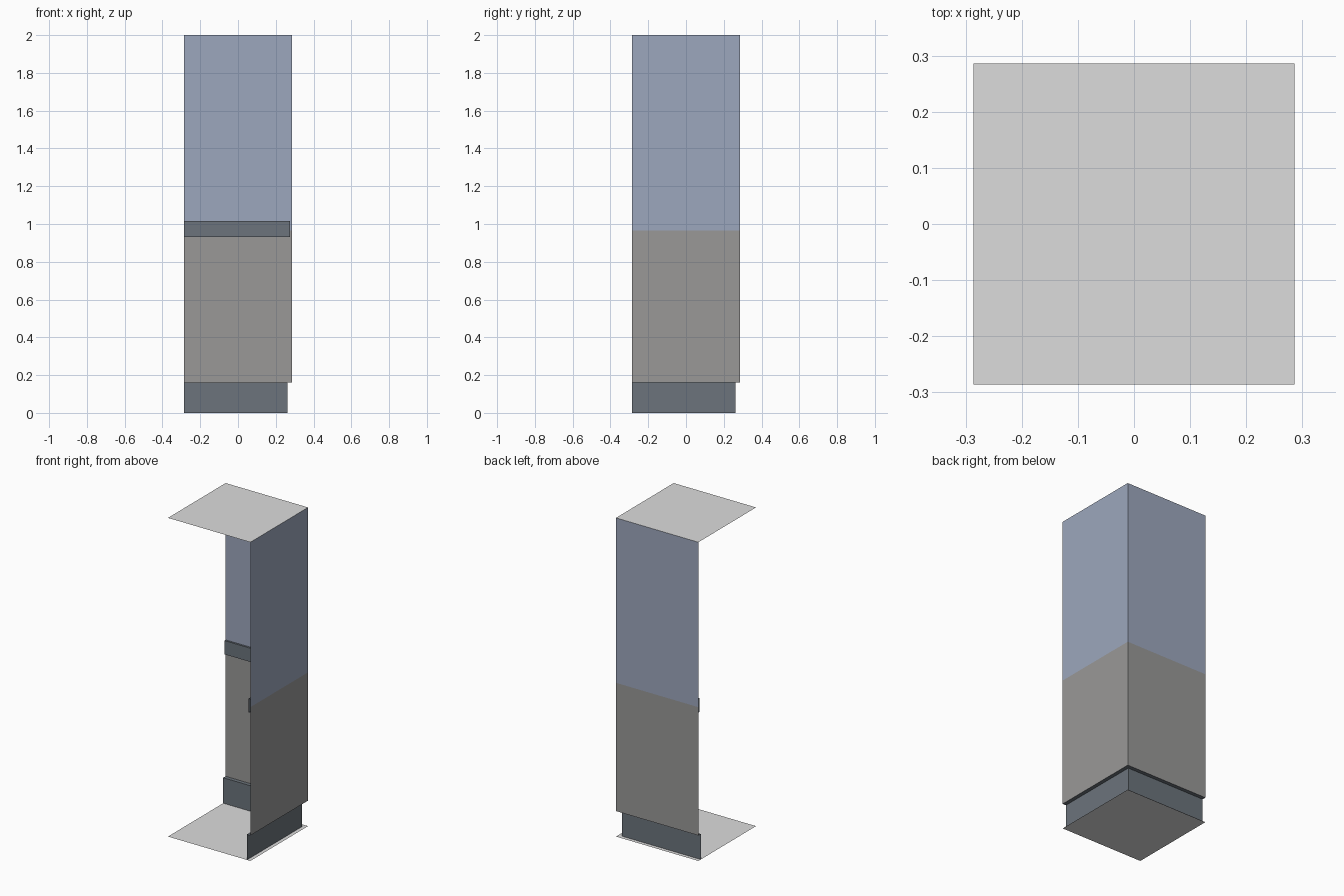
import bpy
import bmesh

if "Cube" in bpy.data.objects:
    bpy.data.objects.remove(bpy.data.objects["Cube"])

H = 0.286  # half width of the corner module


def material(name, rgb):
    m = bpy.data.materials.new(name)
    m.diffuse_color = (*rgb, 1.0)
    m.use_nodes = True
    m.node_tree.nodes["Principled BSDF"].inputs["Base Color"].default_value = m.diffuse_color
    return m


light_grey = material("light grey", (0.72, 0.72, 0.72))
wall_grey = material("wall grey", (0.32, 0.315, 0.312))
wall_blue = material("wall blue", (0.336, 0.387, 0.51))
trim_dark = material("dark slate trim", (0.149, 0.174, 0.20))


def finish(name, bm, mats):
    me = bpy.data.meshes.new(name)
    bm.to_mesh(me)
    bm.free()
    for m in mats:
        me.materials.append(m)
    ob = bpy.data.objects.new(name, me)
    bpy.context.collection.objects.link(ob)
    return ob


def corner_sweep(name, profile, mats):
    """Sweep (inset, z) points along the back wall and then the right wall."""
    bm = bmesh.new()
    rows = []
    for d, z in profile:
        path = [(-H, H - d), (H - d, H - d), (H - d, -H)]
        rows.append([bm.verts.new((x, y, z)) for x, y in path])
    for r, (low, up) in enumerate(zip(rows, rows[1:])):
        for i in range(2):
            f = bm.faces.new((low[i], low[i + 1], up[i + 1], up[i]))
            f.material_index = min(r, len(mats) - 1)
    return finish(name, bm, mats)


def flat_panel(name, z, up):
    bm = bmesh.new()
    corners = [(-H, -H), (H, -H), (H, H), (-H, H)]
    f = bm.faces.new([bm.verts.new((x, y, z)) for x, y in corners])
    if not up:
        f.normal_flip()
    return finish(name, bm, [light_grey])


# floor and ceiling
flat_panel("floor", 0.0, True)
flat_panel("ceiling", 2.0, False)

# two-tone walls, grey below and blue above
corner_sweep("walls", [(0, 0.16), (0, 0.965), (0, 2.0)], [wall_grey, wall_blue])

# baseboard with a top ledge reaching the wall
corner_sweep("baseboard", [(0.024, 0.0), (0.024, 0.16), (0, 0.16)], [trim_dark])

# chair rail covering the colour change
corner_sweep("chair_rail",
             [(0, 0.93), (0.012, 0.93), (0.012, 1.016), (0, 1.016)], [trim_dark])
